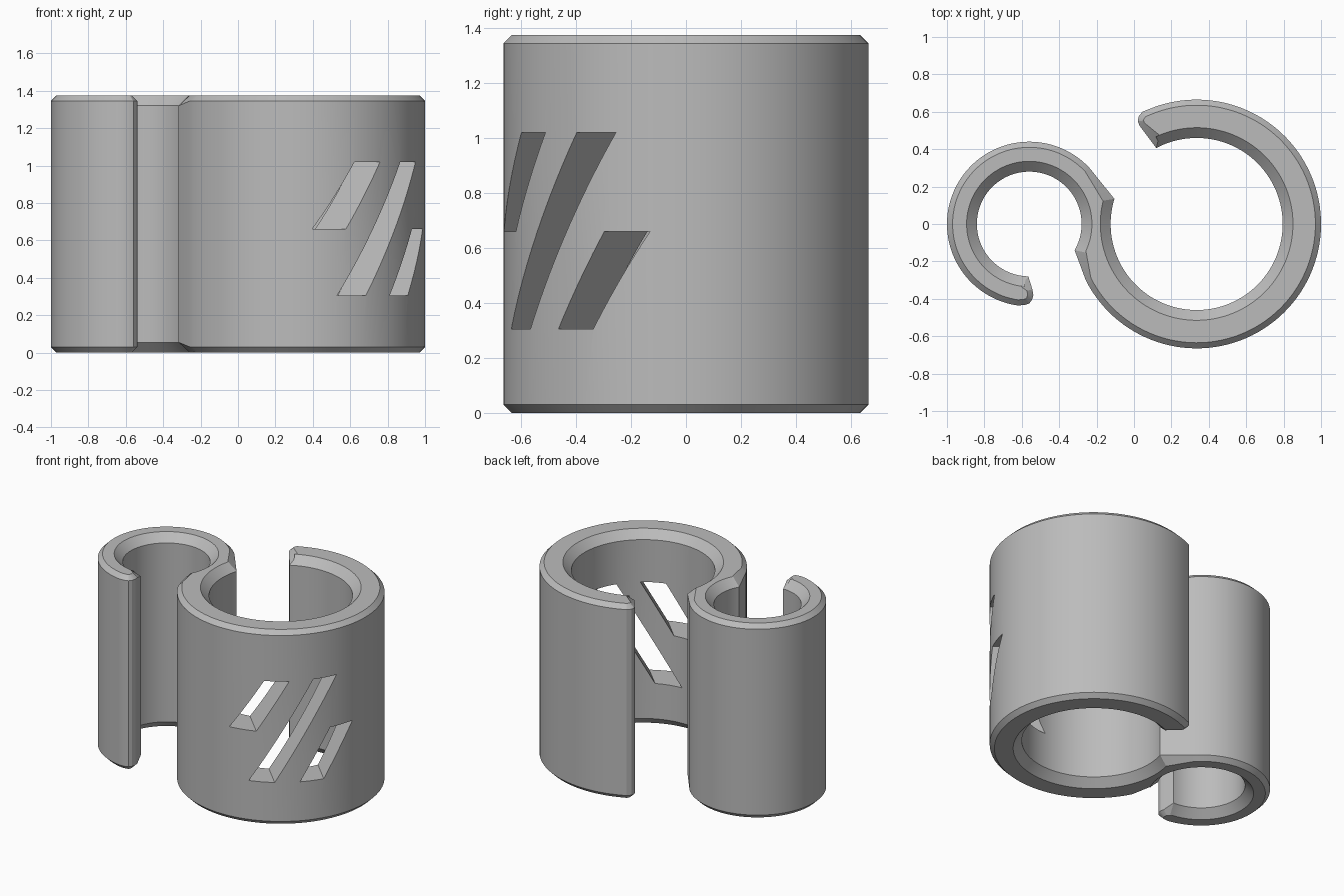
import bpy
import bmesh
from math import cos, sin, radians, sqrt
from mathutils import Vector

if "Cube" in bpy.data.objects:
    bpy.data.objects.remove(bpy.data.objects["Cube"], do_unlink=True)

HEIGHT = 1.375
OUTER, INNER = 0.03, 0.055          # bevel sizes on outer and inner rims
BIG, SMALL = Vector((0.335, 0)), Vector((-0.56, 0))

grey = bpy.data.materials.new("plastic_grey")
grey.use_nodes = True
colour = (0.50, 0.50, 0.50, 1)
grey.diffuse_color = colour
grey.node_tree.nodes["Principled BSDF"].inputs["Base Color"].default_value = colour


def arc(centre, radius, start, end, bevel, step=3):
    """Points along an arc, each paired with its bevel size."""
    n = max(2, round(abs(end - start) / step))
    angles = [radians(start + (end - start) * i / n) for i in range(n + 1)]
    return [(centre + radius * Vector((cos(a), sin(a))), bevel) for a in angles]


def tip(*points):
    return [(Vector(p), OUTER) for p in points]


def make_object(name, bm):
    bmesh.ops.recalc_face_normals(bm, faces=bm.faces)
    mesh = bpy.data.meshes.new(name)
    bm.to_mesh(mesh)
    bm.free()
    mesh.materials.append(grey)
    obj = bpy.data.objects.new(name, mesh)
    bpy.context.collection.objects.link(obj)
    return obj


def loft(bm, loops):
    """Join matching vertex loops with quads and cap both ends."""
    rings = [[bm.verts.new(p) for p in loop] for loop in loops]
    n = len(rings[0])
    for a, b in zip(rings, rings[1:]):
        for i in range(n):
            j = (i + 1) % n
            bm.faces.new((a[i], a[j], b[j], b[i]))
    bm.faces.new(rings[0][::-1])
    bm.faces.new(rings[-1])


# S-shaped outline, counter-clockwise: big clip, then small clip
outline = arc(BIG, 0.665, 207, 473, OUTER)
outline += tip((0.045, 0.60), (0.025, 0.575), (0.02, 0.55), (0.03, 0.525))
outline += arc(BIG, 0.46, 118, -197, INNER)
outline += arc(SMALL, 0.44, 43, 262, OUTER)
outline += tip((-0.585, -0.433), (-0.56, -0.425), (-0.545, -0.405),
               (-0.538, -0.38), (-0.543, -0.35))
outline += arc(SMALL, 0.28, 269, -30, INNER)


def inset(i):
    """Outline point moved into the material by its bevel size."""
    p, bevel = outline[i]
    before = (p - outline[i - 1][0]).normalized()
    after = (outline[(i + 1) % len(outline)][0] - p).normalized()
    n1, n2 = Vector((-before.y, before.x)), Vector((-after.y, after.x))
    mid = (n1 + n2).normalized()
    return p + mid * bevel / max(mid.dot(n1), 0.6)


# Body with bevelled top and bottom rims
count = range(len(outline))
insets = [inset(i) for i in count]
bm = bmesh.new()
loft(bm, [
    [(*p, 0) for p in insets],
    [(*p, b) for p, b in outline],
    [(*p, HEIGHT - b) for p, b in outline],
    [(*p, HEIGHT) for p in insets],
])
body = make_object("double_clip_body", bm)

# Slanted slots cut through the front right wall
along = Vector((1, 1, 0)) / sqrt(2)
outward = Vector((1, -1, 0)) / sqrt(2)
SLOT_WIDTH, SLOPE = 0.158, 0.57
bm = bmesh.new()
for start, low, high in ((-0.425, 0.66, 1.02), (-0.312, 0.305, 1.02),
                         (0.008, 0.305, 0.66)):
    lean = (high - low) * SLOPE
    corners = ((start, low), (start + SLOT_WIDTH, low),
               (start + SLOT_WIDTH + lean, high), (start + lean, high))
    loft(bm, [[BIG.to_3d() + along * t + outward * depth + Vector((0, 0, z))
               for t, z in corners] for depth in (0.1, 0.9)])
cutter = make_object("slot_cutter", bm)
cutter.hide_render = True

cut = body.modifiers.new("slots", "BOOLEAN")
cut.operation = "DIFFERENCE"
cut.solver = "EXACT"
cut.object = cutter

bpy.ops.object.select_all(action="DESELECT")
body.select_set(True)
bpy.context.view_layer.objects.active = body
bpy.ops.object.modifier_apply(modifier=cut.name)
bpy.data.objects.remove(cutter, do_unlink=True)
bpy.ops.object.shade_smooth_by_angle(angle=radians(20))
